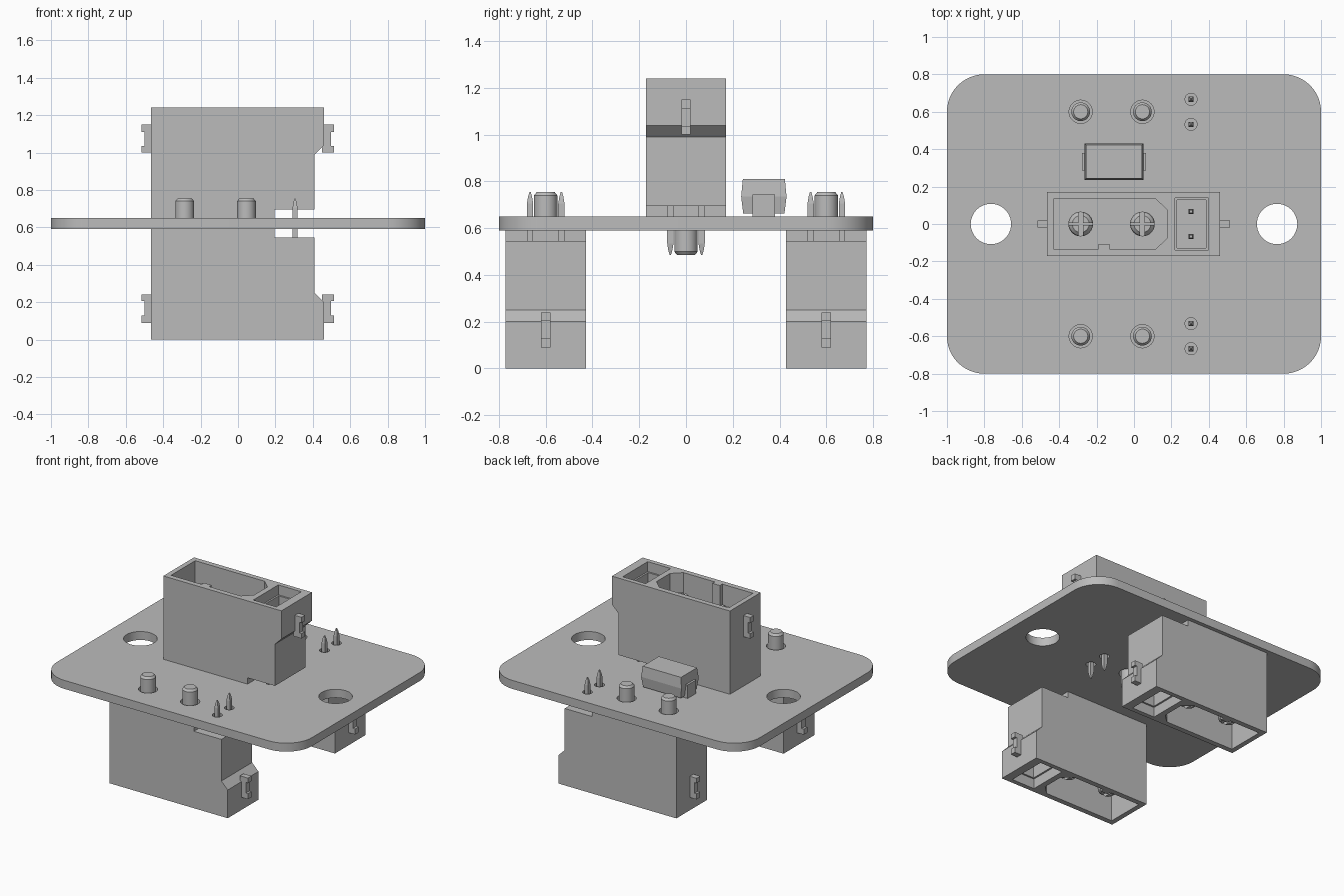
import bpy, bmesh, math
from mathutils import Matrix, Vector

if "Cube" in bpy.data.objects:
    bpy.data.objects.remove(bpy.data.objects["Cube"])

grey = bpy.data.materials.new("plain_grey")
grey.use_nodes = True
COLOUR = (0.5, 0.5, 0.5, 1)
grey.diffuse_color = COLOUR
grey.node_tree.nodes["Principled BSDF"].inputs["Base Color"].default_value = COLOUR


def finish(name, bm):
    bmesh.ops.recalc_face_normals(bm, faces=bm.faces)
    mesh = bpy.data.meshes.new(name)
    bm.to_mesh(mesh)
    bm.free()
    mesh.materials.append(grey)
    obj = bpy.data.objects.new(name, mesh)
    bpy.context.collection.objects.link(obj)
    return obj


def loft(name, rings):
    """Skin a stack of matching closed rings and cap both ends."""
    bm = bmesh.new()
    loops = [[bm.verts.new(p) for p in ring] for ring in rings]
    n = len(loops[0])
    for a, b in zip(loops, loops[1:]):
        for i in range(n):
            j = (i + 1) % n
            bm.faces.new((a[i], a[j], b[j], b[i]))
    bm.faces.new(loops[0])
    bm.faces.new(loops[-1])
    return finish(name, bm)


def prism(name, outline, z0, z1):
    return loft(name, [[(x, y, z) for x, y in outline] for z in (z0, z1)])


def side_prism(name, outline, half):
    return loft(name, [[(x, y, z) for x, z in outline] for y in (-half, half)])


def rect(x0, x1, y0, y1):
    return [(x0, y0), (x1, y0), (x1, y1), (x0, y1)]


def box(name, x0, x1, y0, y1, z0, z1):
    return prism(name, rect(x0, x1, y0, y1), z0, z1)


def lathe(name, x, y, profile, sides=32, turn=0):
    angles = [turn + 2 * math.pi * i / sides for i in range(sides)]
    return loft(name, [[(x + r * math.cos(a), y + r * math.sin(a), z) for a in angles]
                       for r, z in profile])


def activate(obj):
    bpy.ops.object.select_all(action="DESELECT")
    obj.select_set(True)
    bpy.context.view_layer.objects.active = obj


def cut(obj, *cutters):
    for cutter in cutters:
        mod = obj.modifiers.new("cut", "BOOLEAN")
        mod.operation = "DIFFERENCE"
        mod.solver = "EXACT"
        mod.object = cutter
        activate(obj)
        bpy.ops.object.modifier_apply(modifier=mod.name)
        bpy.data.objects.remove(cutter)


def smooth(obj):
    activate(obj)
    bpy.ops.object.shade_smooth_by_angle(angle=math.radians(30))


BOARD_LOW, BOARD_TOP = 0.59, 0.65
POWER_X = (-0.285, 0.045)
SIGNAL_X, SIGNAL_Y = 0.305, 0.067
ROWS = (-0.6, 0, 0.6)

# Circuit board with rounded corners and drilled holes
corners = []
for k, (cx, cy) in enumerate([(0.8, 0.6), (-0.8, 0.6), (-0.8, -0.6), (0.8, -0.6)]):
    for i in range(13):
        a = (k + i / 12) * math.pi / 2
        corners.append((cx + 0.2 * math.cos(a), cy + 0.2 * math.sin(a)))
board = prism("circuit_board", corners, BOARD_LOW, BOARD_TOP)


def drill(x, y, r):
    cut(board, lathe("drill", x, y, [(r, 0.5), (r, 0.75)], 48))


for s in (-1, 1):
    drill(s * 0.765, 0, 0.108)
for row in ROWS:
    for x in POWER_X:
        drill(x, row, 0.062)
    for s in (-1, 1):
        drill(SIGNAL_X, row + s * SIGNAL_Y, 0.032)
smooth(board)

# Connector housing, built with its foot at z = 0
parts = []
housing = side_prism("connector_housing", [
    (-0.465, 0), (0.195, 0), (0.195, 0.045), (0.41, 0.045),
    (0.41, 0.34), (0.46, 0.39), (0.46, 0.59), (-0.465, 0.59)], 0.172)
# Keyed power socket with a rib, and a stepped signal socket
socket = [(-0.43, -0.135), (-0.19, -0.135), (-0.19, -0.108), (-0.132, -0.108),
          (-0.132, -0.135), (0.115, -0.135), (0.178, -0.075), (0.178, 0.075),
          (0.115, 0.135), (-0.43, 0.135)]
cut(housing,
    prism("socket_cutter", socket, 0.15, 0.7),
    box("signal_cutter", 0.218, 0.398, -0.14, 0.14, 0.52, 0.7),
    box("signal_cutter", 0.23, 0.386, -0.128, 0.128, 0.15, 0.6))
parts.append(housing)

# Side clips with a recessed middle
for name, side, root, face in (("left_clip", 1, 0.45, 0.46), ("right_clip", -1, 0.45, 0.465)):
    outline = [(root, 0.35), (face + 0.052, 0.35), (face + 0.052, 0.385),
               (face + 0.036, 0.385), (face + 0.036, 0.46),
               (face + 0.052, 0.46), (face + 0.052, 0.5), (root, 0.5)]
    parts.append(side_prism(name, [(side * x, z) for x, z in outline], 0.02))

# Power pins: solder post below, cross-slotted round contact above
for x in POWER_X:
    pin = lathe("power_pin", x, 0, [
        (0.038, -0.105 - 0.0), (0.05, -0.09), (0.05, 0.1), (0.066, 0.1),
        (0.066, 0.46), (0.06, 0.485), (0.045, 0.5)])
    # extend the post through the board
    for v in pin.data.vertices:
        if v.co.z < 0:
            v.co.z -= BOARD_TOP - BOARD_LOW
    cut(pin,
        box("slot", x - 0.012, x + 0.012, -0.1, 0.1, 0.25, 0.6),
        box("slot", x - 0.1, x + 0.1, -0.006, 0.006, 0.25, 0.6))
    smooth(pin)
    parts.append(pin)

# Square signal pins with pointed ends
for s in (-1, 1):
    parts.append(lathe("signal_pin", SIGNAL_X, s * SIGNAL_Y, [
        (0.004, -0.165), (0.012, -0.145), (0.019, -0.115),
        (0.019, 0.41), (0.01, 0.44)], 4, math.pi / 4))

# One connector on top, two turned over underneath
for row in (-0.6, 0.6):
    place = Matrix.Translation((0, row, BOARD_LOW)) @ Matrix.Rotation(math.pi, 4, "X")
    for part in parts:
        copy = part.copy()
        copy.name = "lower_" + part.name
        bpy.context.collection.objects.link(copy)
        copy.matrix_world = place
for part in parts:
    part.matrix_world = Matrix.Translation((0, 0, BOARD_TOP))

# Surface-mounted component with tapered body and end terminals
centre = Vector((-0.107, 0.333))


def ring(hx, hy, z):
    return [(centre.x + a * hx, centre.y + b * hy, z)
            for a, b in ((-1, -1), (1, -1), (1, 1), (-1, 1))]


loft("component_body", [ring(0.148, 0.088, 0.662), ring(0.158, 0.097, 0.735),
                        ring(0.15, 0.09, 0.81)])
for s in (-1, 1):
    x0, x1 = sorted((centre.x + s * 0.08, centre.x + s * 0.172))
    box("component_terminal", x0, x1, 0.285, 0.38, BOARD_TOP, 0.665)
    x0, x1 = sorted((centre.x + s * 0.145, centre.x + s * 0.172))
    box("component_terminal", x0, x1, 0.285, 0.38, BOARD_TOP, 0.745)
